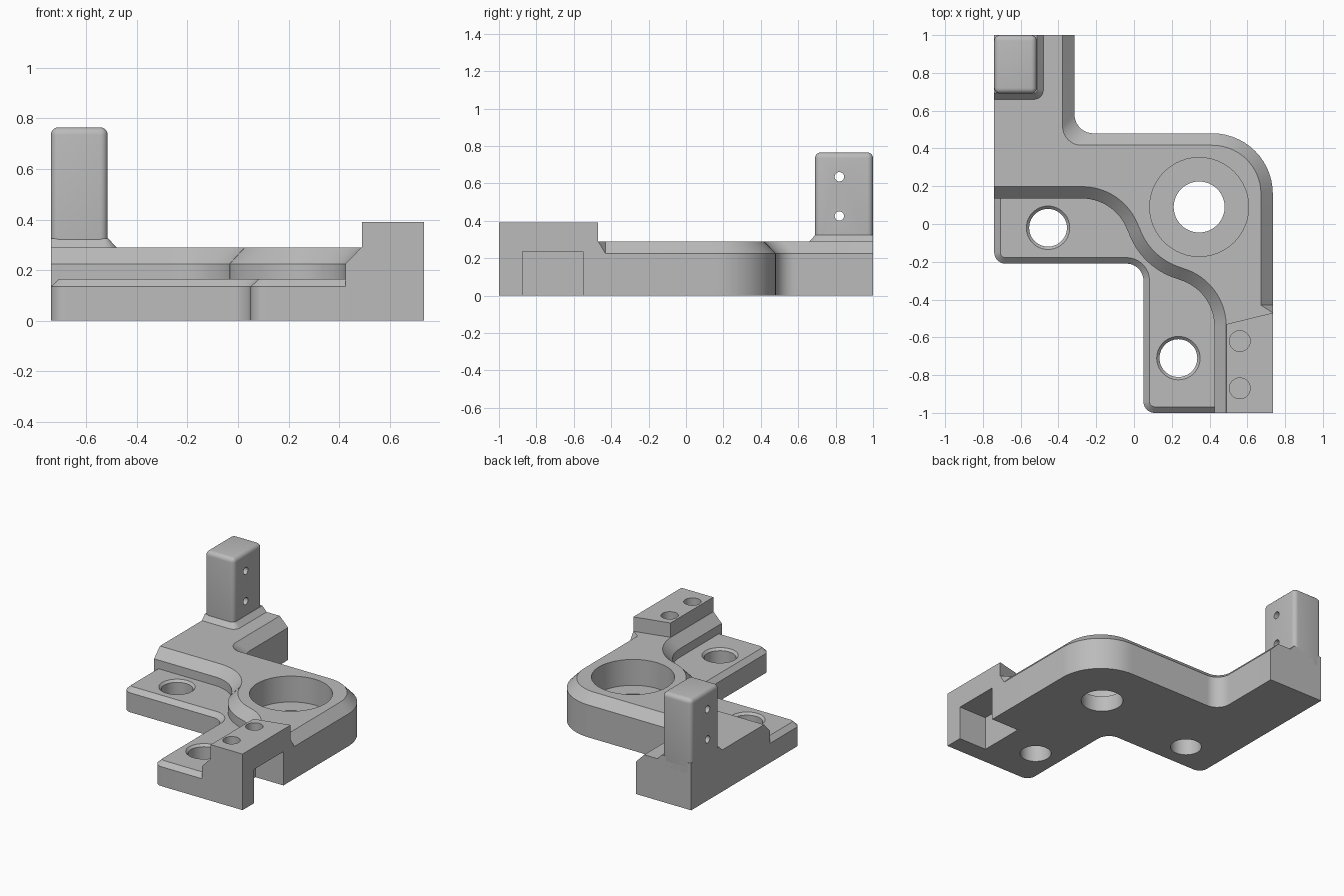
import bpy, bmesh
from math import sin, cos, radians, pi

default = bpy.data.objects.get("Cube")
if default:
    bpy.data.objects.remove(default, do_unlink=True)

grey = bpy.data.materials.new("machined_grey")
grey.use_nodes = True
COLOUR = (0.5, 0.5, 0.5, 1)
grey.diffuse_color = COLOUR
grey.node_tree.nodes["Principled BSDF"].inputs["Base Color"].default_value = COLOUR


def arc(cx, cy, r, start, end, n=14):
    steps = [radians(start + (end - start) * i / n) for i in range(n + 1)]
    return [(cx + r * cos(a), cy + r * sin(a)) for a in steps]


def loft(name, rings):
    """Solid through matching outlines, each given as (points, height)."""
    bm = bmesh.new()
    loops = [[bm.verts.new((x, y, z)) for x, y in pts] for pts, z in rings]
    n = len(loops[0])
    for low, high in zip(loops, loops[1:]):
        for i in range(n):
            j = (i + 1) % n
            bm.faces.new((low[i], low[j], high[j], high[i]))
    bm.faces.new(loops[0][::-1])
    bm.faces.new(loops[-1])
    bmesh.ops.recalc_face_normals(bm, faces=bm.faces)
    mesh = bpy.data.meshes.new(name)
    bm.to_mesh(mesh)
    bm.free()
    mesh.materials.append(grey)
    obj = bpy.data.objects.new(name, mesh)
    bpy.context.collection.objects.link(obj)
    return obj


def round_cutter(name, x, y, steps):
    """Stepped drill shape from (radius, height) pairs."""
    return loft(name, [(arc(x, y, r, 0, 352.5, 47), z) for r, z in steps])


def rectangle(x0, x1, y0, y1):
    return [(x0, y0), (x1, y0), (x1, y1), (x0, y1)]


def apply_modifiers(obj):
    bpy.context.view_layer.objects.active = obj
    for mod in list(obj.modifiers):
        bpy.ops.object.modifier_apply(modifier=mod.name)


def cut(obj, *cutters):
    for cutter in cutters:
        mod = obj.modifiers.new("cut", "BOOLEAN")
        mod.operation = "DIFFERENCE"
        mod.solver = "EXACT"
        mod.object = cutter
    apply_modifiers(obj)


def s_wall(d):
    """Curved step between the high and low levels, moved inward by d."""
    return (arc(0.17, -0.54, 0.255 + d, 0, 74.5)
            + arc(0.345, 0.09, 0.398 - d, 254.5, 198.7)
            + arc(-0.275, -0.12, 0.255 + d, 18.7, 90))


def high_outline(d):
    return ([(-0.74, 1), (-0.315 - d, 1)]
            + arc(-0.215 - d, 0.58 - d, 0.1, 180, 270)
            + arc(0.415, 0.16, 0.32 - d, 90, 0)
            + [(0.735 - d, -0.43), (0.735, -0.47 if d else -0.431), (0.735, -1), (0.425 + d, -1)]
            + s_wall(d) + [(-0.74, 0.135 + d)])


def low_outline(d):
    return ([(-0.74 + d, 0.17)] + s_wall(0.035)[::-1] + [(0.46, -1 + d)]
            + arc(0.11, -0.94, 0.06 - d, 270, 180)
            + arc(-0.04, -0.3, 0.09 + d, 0, 90)
            + arc(-0.68, -0.15, 0.06 - d, 270, 180))


def flare_outline(d):
    return ([(-0.74, 1), (-0.48 - d, 1)] + arc(-0.53, 0.71, 0.05 - d, 0, -90)
            + [(-0.74, 0.66 + d)])


# Main body and lower ledge with chamfered rims
body = loft("main_body", [(high_outline(0), 0), (high_outline(0), 0.225), (high_outline(0.063), 0.29)])
ledge = loft("lower_ledge", [(low_outline(0), 0), (low_outline(0), 0.135), (low_outline(0.032), 0.165)])

# Raised block at the front corner
block = loft("raised_block", [([(0.49, -1), (0.735, -1), (0.735, -0.47), (0.49, -0.53)], z)
                              for z in (0.29, 0.39)])

# Upright post with rounded edges and a flared foot
post = loft("upright_post", [(rectangle(-0.74, -0.515, 0.69, 1), z) for z in (0.22, 0.765)])
bevel = post.modifiers.new("round", "BEVEL")
bevel.width = 0.03
bevel.segments = 5
apply_modifiers(post)
foot = loft("post_foot", [(flare_outline(0), 0.29), (flare_outline(0.033), 0.325)])

# Bearing bore and side slot
bore = round_cutter("bore_cutter", 0.345, 0.09, [(0.135, -0.1), (0.135, 0.11), (0.262, 0.11), (0.262, 0.4)])
slot = loft("slot_cutter", [(rectangle(0.52, 0.8, -0.875, -0.55), z) for z in (-0.1, 0.235)])
cut(body, bore, slot)

# Countersunk mounting holes in the ledge
mounts = [round_cutter("mount_cutter", x, y, [(0.1, -0.1), (0.1, 0.15), (0.115, 0.165), (0.115, 0.3)])
          for x, y in ((-0.455, -0.02), (0.235, -0.71))]
cut(ledge, *mounts)

# Blind holes in the block
blind = [round_cutter("blind_cutter", 0.56, y, [(0.055, 0.2), (0.055, 0.5)]) for y in (-0.62, -0.87)]
cut(block, *blind)

# Cross holes through the post
cross = []
for z in (0.635, 0.425):
    pin = round_cutter("cross_cutter", 0, 0, [(0.025, -0.3), (0.025, 0.3)])
    pin.rotation_euler = (0, pi / 2, 0)
    pin.location = (-0.63, 0.82, z)
    cross.append(pin)
bpy.context.view_layer.update()
cut(post, *cross)

for cutter in [bore, slot] + mounts + blind + cross:
    bpy.data.objects.remove(cutter, do_unlink=True)

# Smooth the curved walls, keep the edges crisp
bpy.ops.object.select_all(action="DESELECT")
for obj in (body, ledge, block, post, foot):
    obj.select_set(True)
bpy.context.view_layer.objects.active = body
bpy.ops.object.shade_smooth_by_angle(angle=radians(30))
